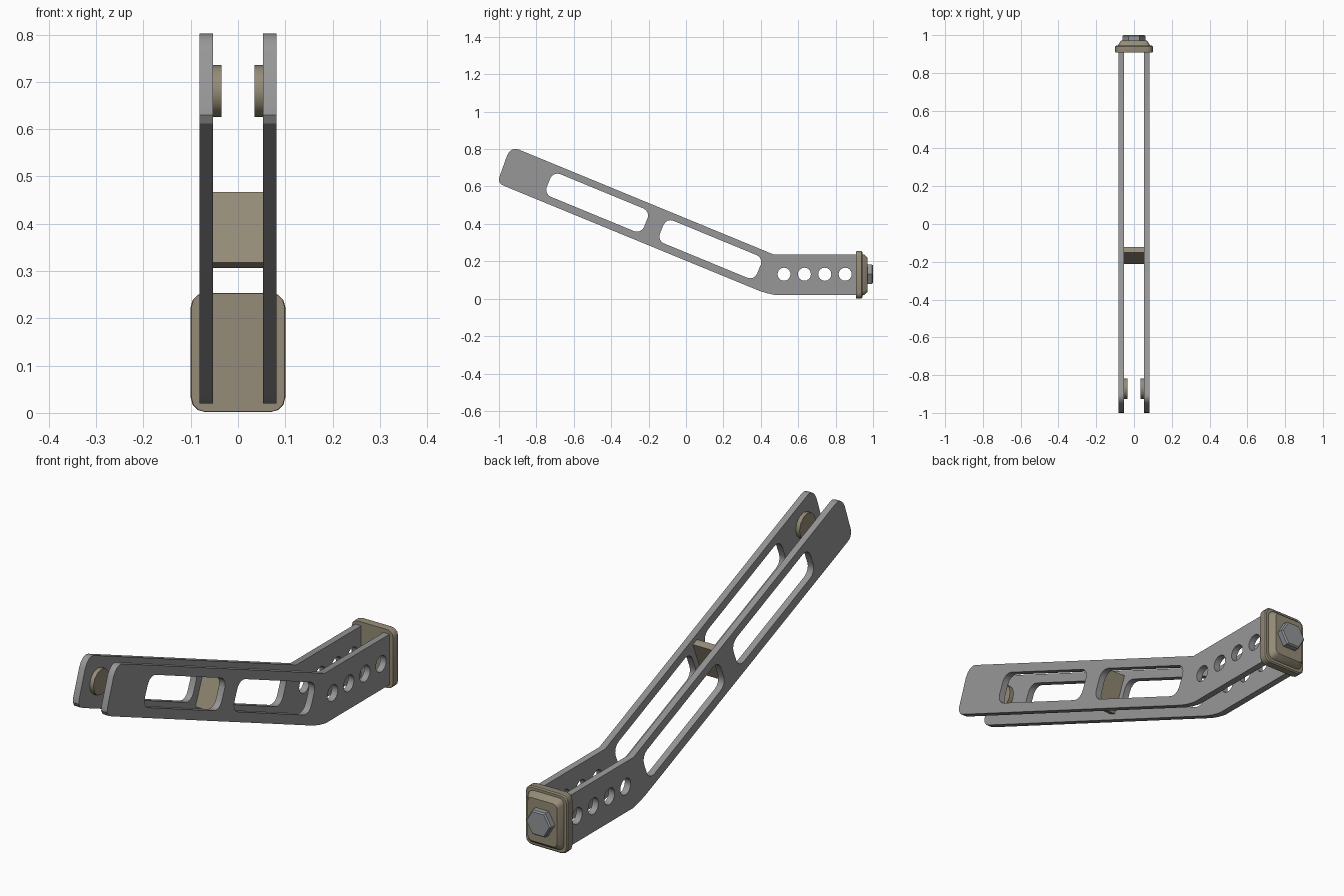
import bpy, bmesh, math
from mathutils import Vector

if "Cube" in bpy.data.objects:
    bpy.data.objects.remove(bpy.data.objects["Cube"])

def material(name, rgb):
    m = bpy.data.materials.new(name)
    m.diffuse_color = (*rgb, 1)
    m.use_nodes = True
    m.node_tree.nodes["Principled BSDF"].inputs["Base Color"].default_value = m.diffuse_color
    return m

GREY = material("grey metal", (0.31, 0.31, 0.31))
TAN = material("tan metal", (0.30, 0.26, 0.185))
STEEL = material("bolt steel", (0.29, 0.30, 0.31))

def finish(bm, name, mat, angle=32):
    bmesh.ops.recalc_face_normals(bm, faces=bm.faces)
    me = bpy.data.meshes.new(name)
    bm.to_mesh(me)
    bm.free()
    me.materials.append(mat)
    me.shade_smooth()
    me.set_sharp_from_angle(angle=math.radians(angle))
    ob = bpy.data.objects.new(name, me)
    bpy.context.collection.objects.link(ob)
    return ob

def circle(cx, cy, r, n, phase=0.0):
    return [(cx + r * math.cos(phase + 2 * math.pi * i / n),
             cy + r * math.sin(phase + 2 * math.pi * i / n)) for i in range(n)]

def rounded_rect(hw, hh, r, seg=3):
    pts = []
    for k, (sx, sy) in enumerate([(1, 1), (-1, 1), (-1, -1), (1, -1)]):
        for i in range(seg + 1):
            a = math.pi / 2 * (k + i / seg)
            pts.append((sx * (hw - r) + r * math.cos(a), sy * (hh - r) + r * math.sin(a)))
    return pts

# direction of the sloping arm in the y-z plane
slope = math.atan(-0.412)
U = Vector((math.cos(slope), math.sin(slope)))
W = Vector((-U.y, U.x))

def on_arm(y, pts):
    c = Vector((y, 0.318 - 0.412 * y))
    return [tuple(c + U * a + W * b) for a, b in pts]

def side_slab(name, loops, x0, x1, mat):
    """Fill y-z loops (outline first, then holes) and thicken along x."""
    bm = bmesh.new()
    edges = []
    for lp in loops:
        vs = [bm.verts.new((x0, y, z)) for y, z in lp]
        edges += [bm.edges.new((vs[i - 1], vs[i])) for i in range(len(vs))]
    bmesh.ops.triangle_fill(bm, use_beauty=True, edges=edges, normal=(1, 0, 0))
    ext = bmesh.ops.extrude_face_region(bm, geom=bm.faces[:])
    for v in ext["geom"]:
        if isinstance(v, bmesh.types.BMVert):
            v.co.x = x1
    return finish(bm, name, mat)

def loft_y(name, rings, mat):
    """Join equal-length (y, x-z loop) rings into a capped solid."""
    bm = bmesh.new()
    vr = [[bm.verts.new((x, y, z + 0.128)) for x, z in lp] for y, lp in rings]
    for a, b in zip(vr, vr[1:]):
        for i in range(len(a)):
            bm.faces.new((a[i - 1], a[i], b[i], b[i - 1]))
    bm.faces.new(vr[0])
    bm.faces.new(vr[-1])
    return finish(bm, name, mat)

# side plates with two long slots and four round holes
outline = [(-0.97, 0.602), (0.39, 0.043), (0.43, 0.03), (0.475, 0.02), (0.91, 0.02),
           (0.91, 0.236), (0.47, 0.236), (-0.895, 0.798), (-0.912, 0.802), (-0.93, 0.797),
           (-0.945, 0.785), (-0.957, 0.765), (-0.998, 0.65), (-1.0, 0.63), (-0.99, 0.612)]
slot = rounded_rect(0.281, 0.0655, 0.04, 4)
loops = [outline, on_arm(-0.475, slot), on_arm(0.13, slot)]
loops += [circle(y, 0.131, 0.035, 16) for y in (0.524, 0.633, 0.742, 0.851)]
for side, s in (("left", -1), ("right", 1)):
    side_slab("side_plate_" + side, loops, s * 0.053, s * 0.081, GREY)
    # pivot boss on the inner face
    side_slab("pivot_boss_" + side, [circle(-0.872, 0.681, 0.055, 12)],
              s * 0.035, s * 0.054, TAN)

# cross web between the slots
web = [(-0.015, -0.081), (0.015, -0.081), (0.015, 0.081), (-0.015, 0.081)]
side_slab("cross_web", [on_arm(-0.167, web)], -0.054, 0.054, TAN)

# end cap: flange with softened rim, then a tapered pad
loft_y("end_cap_flange", [(0.908, rounded_rect(0.098, 0.125, 0.028)),
                          (0.912, rounded_rect(0.1, 0.126, 0.03)),
                          (0.939, rounded_rect(0.1, 0.126, 0.03)),
                          (0.944, rounded_rect(0.095, 0.121, 0.026))], TAN)
loft_y("end_cap_pad", [(0.94, rounded_rect(0.085, 0.111, 0.024)),
                       (0.952, rounded_rect(0.082, 0.108, 0.022)),
                       (0.971, rounded_rect(0.069, 0.092, 0.018))], TAN)

# hexagonal bolt head
loft_y("bolt_head", [(0.965, circle(0, 0.003, 0.06, 6)), (0.994, circle(0, 0.003, 0.06, 6)),
                     (1.0, circle(0, 0.003, 0.054, 6))], STEEL)
